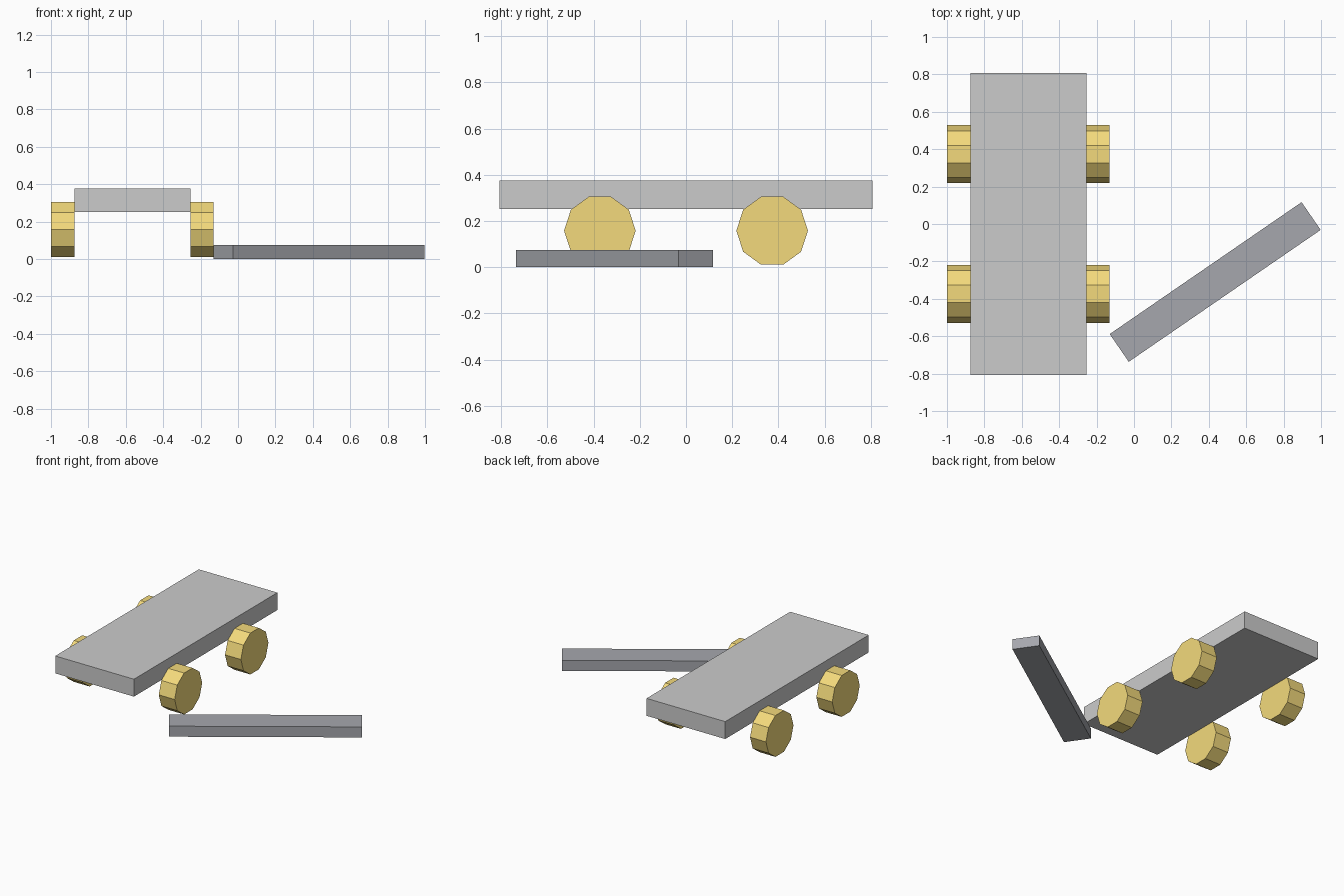
import bpy, bmesh
from math import cos, sin, pi, radians

if "Cube" in bpy.data.objects:
    bpy.data.objects.remove(bpy.data.objects["Cube"])


def material(name, rgb):
    m = bpy.data.materials.new(name)
    m.diffuse_color = (*rgb, 1.0)
    m.use_nodes = True
    m.node_tree.nodes["Principled BSDF"].inputs["Base Color"].default_value = m.diffuse_color
    return m


def finish(name, bm, mat=None):
    bmesh.ops.recalc_face_normals(bm, faces=bm.faces[:])
    mesh = bpy.data.meshes.new(name)
    bm.to_mesh(mesh)
    bm.free()
    obj = bpy.data.objects.new(name, mesh)
    bpy.context.collection.objects.link(obj)
    if mat:
        mesh.materials.append(mat)
    return obj


def box(name, centre, size, angle=0.0, mat=None):
    bm = bmesh.new()
    bmesh.ops.create_cube(bm, size=1.0)
    bmesh.ops.scale(bm, vec=size, verts=bm.verts)
    obj = finish(name, bm, mat)
    obj.location = centre
    obj.rotation_euler.z = angle
    return obj


def wheel(name, centre, radius, width, mat, sides=10):
    # Decagon in the YZ plane, extruded along X
    bm = bmesh.new()
    rim = [bm.verts.new((-width / 2, radius * cos(2 * pi * i / sides),
                         radius * sin(2 * pi * i / sides))) for i in range(sides)]
    face = bm.faces.new(rim)
    ext = bmesh.ops.extrude_face_region(bm, geom=[face], use_keep_orig=True)
    moved = [g for g in ext["geom"] if isinstance(g, bmesh.types.BMVert)]
    bmesh.ops.translate(bm, vec=(width, 0, 0), verts=moved)
    obj = finish(name, bm, mat)
    obj.location = centre
    return obj


yellow = material("wheel_yellow", (0.9, 0.7, 0.2))
dark_grey = material("bar_grey", (0.38, 0.39, 0.42))

# Flat cart deck
deck_x, deck_w = -0.565, 0.62
box("deck", (deck_x, 0, 0.314), (deck_w, 1.616, 0.124))

# Four wheels flush against the deck sides
wheel_w = 0.125
for sx, side in ((-1, "left"), (1, "right")):
    for sy, end in ((-1, "front"), (1, "back")):
        x = deck_x + sx * (deck_w + wheel_w) / 2
        wheel(f"wheel_{end}_{side}", (x, sy * 0.373, 0.158), 0.155, wheel_w, yellow)

# Loose handle bar lying on the ground
box("handle_bar", (0.434, -0.31, 0.0375), (1.245, 0.18, 0.075), radians(34.5), dark_grey)
